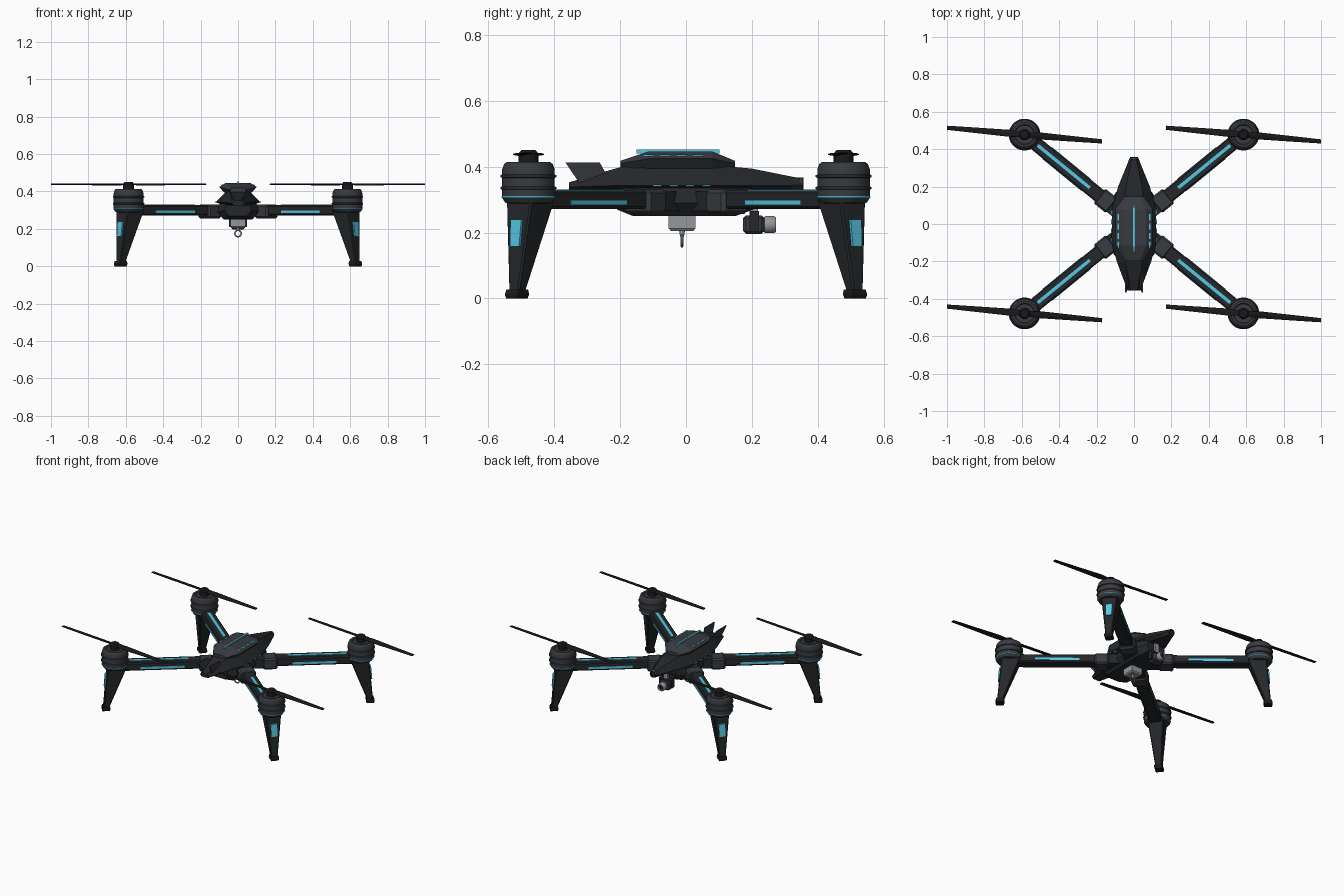
import bpy, bmesh, math
from mathutils import Matrix, Vector

if "Cube" in bpy.data.objects:
    bpy.data.objects.remove(bpy.data.objects["Cube"])


def material(name, c):
    m = bpy.data.materials.new(name)
    m.diffuse_color = (*c, 1)
    m.use_nodes = True
    m.node_tree.nodes["Principled BSDF"].inputs["Base Color"].default_value = m.diffuse_color
    return m


DARK = material("dark_shell", (0.018, 0.02, 0.023))
MID = material("slate", (0.04, 0.043, 0.052))
BLACK = material("black_blade", (0.01, 0.01, 0.011))
GLOW = material("cyan_light", (0.09, 0.58, 0.78))
STEEL = material("light_metal", (0.3, 0.31, 0.33))
I4 = Matrix.Identity(4)


def finish(name, bm, mat, M=I4, bevel=0, smooth=False):
    bmesh.ops.recalc_face_normals(bm, faces=bm.faces)
    me = bpy.data.meshes.new(name)
    bm.to_mesh(me)
    bm.free()
    me.transform(M)
    me.materials.append(mat)
    ob = bpy.data.objects.new(name, me)
    bpy.context.collection.objects.link(ob)
    if bevel:
        b = ob.modifiers.new("bevel", "BEVEL")
        b.width, b.segments = bevel, 1
    if smooth:
        bpy.context.view_layer.objects.active = ob
        bpy.ops.object.select_all(action='DESELECT')
        ob.select_set(True)
        bpy.ops.object.shade_smooth_by_angle(angle=math.radians(30))
    return ob


def loft(name, rings, mat, M=I4, bevel=0, smooth=False):
    bm = bmesh.new()
    vs = [[bm.verts.new(p) for p in r] for r in rings]
    n = len(rings[0])
    for a, b in zip(vs, vs[1:]):
        for i in range(n):
            j = (i + 1) % n
            bm.faces.new((a[i], a[j], b[j], b[i]))
    bm.faces.new(vs[0])
    bm.faces.new(vs[-1])
    return finish(name, bm, mat, M, bevel, smooth)


def rect(x0, x1, w, z):
    return [(x0, -w, z), (x1, -w, z), (x1, w, z), (x0, w, z)]


def box(name, lo, hi, mat, M=I4, bevel=0):
    rings = [[(lo[0], lo[1], z), (hi[0], lo[1], z), (hi[0], hi[1], z), (lo[0], hi[1], z)]
             for z in (lo[2], hi[2])]
    return loft(name, rings, mat, M, bevel)


def lathe(name, prof, mat, M=I4, n=24):
    rings = [[(r * math.cos(2 * math.pi * i / n), r * math.sin(2 * math.pi * i / n), z)
              for i in range(n)] for r, z in prof]
    return loft(name, rings, mat, M, 0, True)


def torus(name, R, r, mat, M, n=24, k=8):
    bm = bmesh.new()
    vs = [[bm.verts.new(((R + r * math.cos(2 * math.pi * j / k)) * math.cos(2 * math.pi * i / n),
                         (R + r * math.cos(2 * math.pi * j / k)) * math.sin(2 * math.pi * i / n),
                         r * math.sin(2 * math.pi * j / k))) for j in range(k)] for i in range(n)]
    for i in range(n):
        for j in range(k):
            a, b = vs[i], vs[(i + 1) % n]
            bm.faces.new((a[j], b[j], b[(j + 1) % k], a[(j + 1) % k]))
    return finish(name, bm, mat, M, 0, True)


def section(y, w, zb, zm, zt, bot=0.65, top=0.5):
    return [(-w * bot, y, zb), (w * bot, y, zb), (w, y, zm),
            (w * top, y, zt), (-w * top, y, zt), (-w, y, zm)]


# central body: lower hull, upper shell, canopy
loft("lower_hull", [section(*s, bot=0.7, top=0.9) for s in (
    (-0.21, 0.07, 0.27, 0.30, 0.335), (-0.16, 0.11, 0.25, 0.29, 0.335),
    (0.15, 0.11, 0.25, 0.29, 0.335), (0.205, 0.07, 0.27, 0.30, 0.335))], DARK)
loft("upper_shell", [section(*s) for s in (
    (-0.355, 0.035, 0.326, 0.338, 0.352), (-0.30, 0.055, 0.326, 0.34, 0.37),
    (-0.20, 0.092, 0.326, 0.343, 0.398), (-0.10, 0.12, 0.326, 0.343, 0.403),
    (0.08, 0.117, 0.326, 0.343, 0.405), (0.20, 0.085, 0.326, 0.343, 0.394),
    (0.32, 0.036, 0.326, 0.343, 0.37), (0.352, 0.024, 0.327, 0.345, 0.364))], DARK)
loft("canopy", [section(*s, bot=0.75, top=0.65) for s in (
    (-0.198, 0.05, 0.398, 0.41, 0.418), (-0.115, 0.10, 0.395, 0.424, 0.446),
    (0.08, 0.10, 0.395, 0.424, 0.446), (0.148, 0.05, 0.398, 0.41, 0.418))], MID)
box("canopy_light", (-0.006, -0.15, 0.44), (0.006, 0.102, 0.452), GLOW)

# tail port with lit ring, at the far end of the shell
nose = Matrix.Translation((0, 0.34, 0.346)) @ Matrix.Rotation(-math.pi / 2, 4, 'X')
lathe("end_port", [(0.021, 0), (0.021, 0.017), (0.013, 0.017), (0.012, 0.012)], BLACK, nose)
torus("end_port_light", 0.019, 0.003, GLOW, nose @ Matrix.Translation((0, 0, 0.009)))

for s, side in ((-1, "left"), (1, "right")):
    # swept fins
    fin = [(-0.366, 0.413), (-0.262, 0.413), (-0.235, 0.365), (-0.32, 0.345)]
    loft(side + "_fin", [[(s * (x + (z - 0.35) * 0.2), y, z) for y, z in fin]
                         for x in (0.028, 0.035)], MID)
    # row of small side lights
    for i in range(4):
        y = -0.13 + i * 0.05
        box(f"{side}_canopy_dash_{i}", (s * 0.083 - 0.004, y, 0.431),
            (s * 0.083 + 0.004, y + 0.033, 0.437), GLOW)
        box(f"{side}_shell_dash_{i}", (s * 0.118 - 0.004, y + 0.03, 0.340),
            (s * 0.118 + 0.004, y + 0.055, 0.345), GLOW)

# payload hook
loft("hook_mount", [[(-w, -0.012 - d, z), (w, -0.012 - d, z), (w, -0.012 + d, z), (-w, -0.012 + d, z)]
                    for z, w, d in ((0.205, 0.034, 0.034), (0.213, 0.04, 0.041), (0.252, 0.04, 0.041))], STEEL)
lathe("hook_stem", [(0.006, 0.188), (0.009, 0.207)], STEEL, Matrix.Translation((0, -0.012, 0)), 12)
torus("hook_ring", 0.017, 0.004, STEEL,
      Matrix.Translation((0, -0.012, 0.175)) @ Matrix.Rotation(math.pi / 2, 4, 'X'))

# gimbal camera
box("camera_stem", (-0.015, 0.195, 0.245), (0.015, 0.219, 0.33), STEEL)
box("camera_body", (-0.037, 0.173, 0.196), (0.037, 0.238, 0.252), MID, I4, 0.009)
for s in (-1, 1):
    box("camera_yoke", (s * 0.042 - 0.005, 0.192, 0.21), (s * 0.042 + 0.005, 0.222, 0.262), DARK)
box("camera_bridge", (-0.047, 0.192, 0.254), (0.047, 0.222, 0.265), DARK)
lens = Matrix.Translation((0, 0.234, 0.224)) @ Matrix.Rotation(-math.pi / 2, 4, 'X')
lathe("camera_lens", [(0.022, 0), (0.026, 0.008), (0.026, 0.032), (0.022, 0.039), (0.017, 0.039), (0.014, 0.03)],
      STEEL, lens)
lathe("lens_glass", [(0.015, 0.025), (0.015, 0.032)], BLACK, lens, 16)

# four identical arm assemblies, modelled pointing along +x
MX, MY = 0.585, 0.478
R, A = math.hypot(MX, MY), math.atan2(MY, MX)
MOTOR = [(0.05, 0.288), (0.07, 0.29), (0.080, 0.305), (0.080, 0.330), (0.085, 0.332), (0.085, 0.338),
         (0.080, 0.340), (0.080, 0.366), (0.085, 0.368), (0.085, 0.374), (0.080, 0.376), (0.080, 0.392),
         (0.074, 0.408), (0.066, 0.414), (0.055, 0.414), (0.05, 0.409), (0.03, 0.409)]
for name, ang in (("back_right", A), ("back_left", math.pi - A),
                  ("front_left", math.pi + A), ("front_right", -A)):
    M = Matrix.Rotation(ang, 4, 'Z')
    C = M @ Matrix.Translation((R, 0, 0))
    box(name + "_shoulder", (0.05, -0.042, 0.265), (0.17, 0.042, 0.325), DARK, M)
    box(name + "_joint", (0.15, -0.05, 0.256), (0.24, 0.05, 0.330), MID, M, 0.01)
    box(name + "_arm", (0.22, -0.038, 0.272), (0.72, 0.038, 0.327), DARK, M, 0.007)
    box(name + "_top_light", (0.305, -0.009, 0.32), (0.665, 0.009, 0.330), GLOW, M)
    for s in (-1, 1):
        box(name + "_side_light", (0.33, s * 0.038 - 0.003, 0.284), (0.60, s * 0.038 + 0.003, 0.299), GLOW, M)
    # leg, foot and leg light
    loft(name + "_leg", [rect(0.793, 0.828, 0.019, 0.015), rect(0.686, 0.802, 0.05, 0.30)], DARK, M, 0.005)
    loft(name + "_foot", [rect(0.788, 0.834, 0.023, 0), rect(0.784, 0.837, 0.026, 0.012),
                          rect(0.786, 0.832, 0.024, 0.027)], BLACK, M)
    loft(name + "_leg_light", [rect(0.80, 0.823, 0.018, 0.158), rect(0.79, 0.816, 0.021, 0.24)], GLOW, M)
    # motor with ribs and lit rings
    lathe(name + "_motor", MOTOR, MID, C, 32)
    torus(name + "_motor_light", 0.079, 0.003, GLOW, C @ Matrix.Translation((0, 0, 0.308)), 32, 6)
    lathe(name + "_hub", [(0.03, 0.405), (0.03, 0.44), (0.022, 0.45)], BLACK, C, 16)
    # twisted two-blade propeller
    P = Matrix.Translation(C @ Vector((0, 0, 0.438))) @ Matrix.Rotation(-0.088, 4, 'Z')
    rings = []
    for x, w, t in ((-0.416, 0.011, -4), (-0.25, 0.015, -8), (-0.08, 0.019, -14), (-0.02, 0.014, -8),
                    (0.02, 0.014, 8), (0.08, 0.019, 14), (0.25, 0.015, 8), (0.416, 0.011, 4)):
        T = Matrix.Rotation(math.radians(t), 4, 'X')
        rings.append([T @ Vector((x, y, z)) for y, z in
                      ((-w, -0.002), (w, -0.002), (w, 0.001), (0, 0.004), (-w, 0.001))])
    loft(name + "_propeller", rings, BLACK, P)
